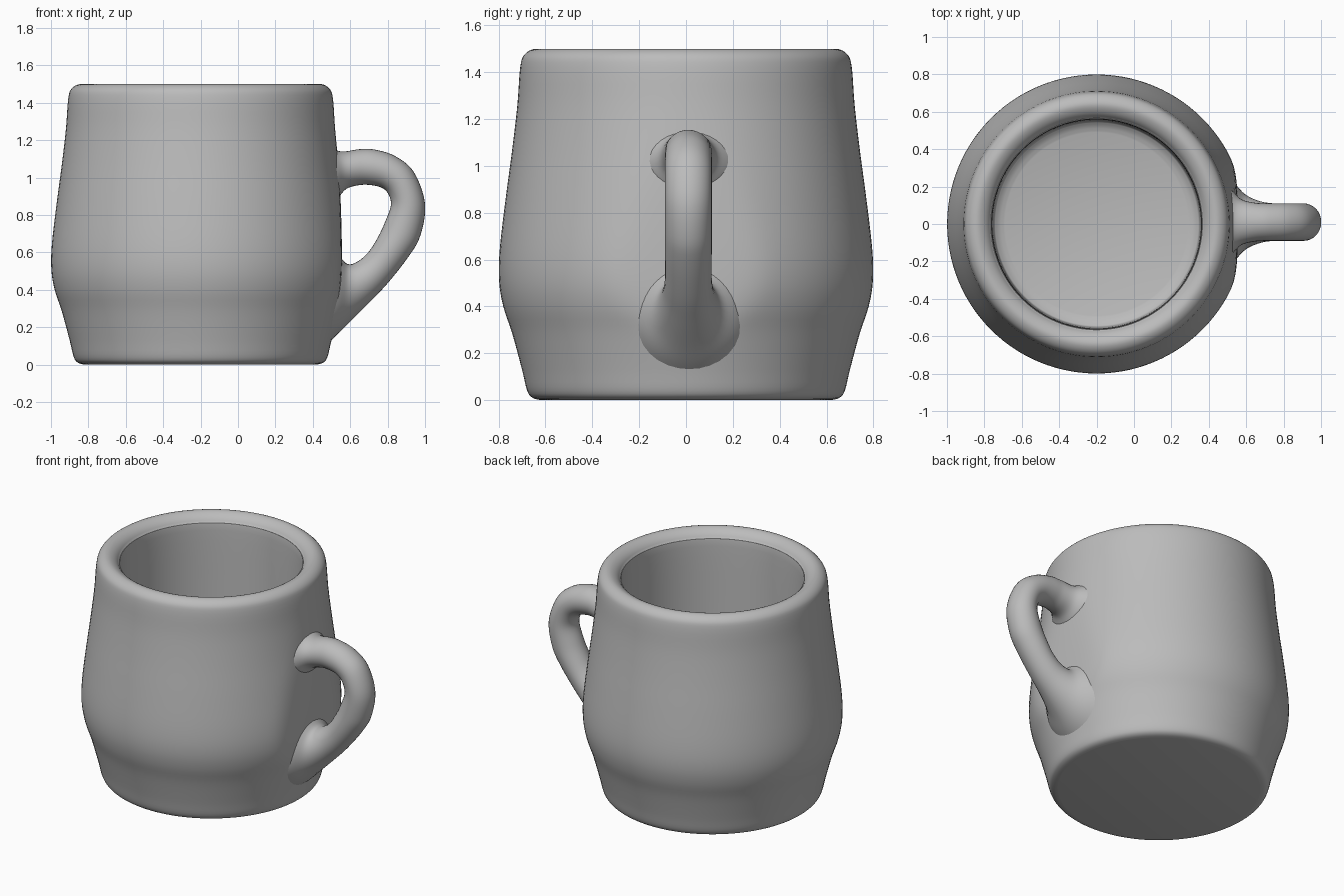
import bpy, bmesh, math
from mathutils import Vector

if "Cube" in bpy.data.objects:
    bpy.data.objects.remove(bpy.data.objects["Cube"])

CX = -0.2      # centre of the mug body
HY = 0.01      # middle plane of the handle

glaze = bpy.data.materials.new("grey_glaze")
glaze.diffuse_color = (0.5, 0.5, 0.5, 1)
glaze.use_nodes = True
glaze.node_tree.nodes["Principled BSDF"].inputs["Base Color"].default_value = glaze.diffuse_color


def smooth_path(points, steps):
    """Catmull-Rom interpolation through points of any dimension."""
    pts = [points[0]] + points + [points[-1]]
    out = []
    for a, b, c, d in zip(pts, pts[1:], pts[2:], pts[3:]):
        for s in range(steps):
            t = s / steps
            out.append([0.5 * (2 * q + (r - p) * t + (2 * p - 5 * q + 4 * r - w) * t * t
                               + (3 * q - p - 3 * r + w) * t ** 3)
                        for p, q, r, w in zip(a, b, c, d)])
    return out + [list(points[-1])]


def skin(name, rings, cap):
    """Join a list of closed rings of points into one smooth surface."""
    bm = bmesh.new()
    loops = [[bm.verts.new(p) for p in ring] for ring in rings]
    n = len(loops[0])
    for a, b in zip(loops, loops[1:]):
        for i in range(n):
            j = (i + 1) % n
            bm.faces.new((a[i], a[j], b[j], b[i]))
    if cap:
        bm.faces.new(loops[0][::-1])
        bm.faces.new(loops[-1])
    bmesh.ops.recalc_face_normals(bm, faces=bm.faces)
    me = bpy.data.meshes.new(name)
    bm.to_mesh(me)
    bm.free()
    me.materials.append(glaze)
    ob = bpy.data.objects.new(name, me)
    bpy.context.collection.objects.link(ob)
    bpy.ops.object.select_all(action='DESELECT')
    ob.select_set(True)
    bpy.context.view_layer.objects.active = ob
    bpy.ops.object.shade_smooth_by_angle(angle=math.radians(40))
    return ob


# Mug body: outside wall, rounded rim, inside wall and floor (radius, height)
profile = [(0.62, 0.0), (0.655, 0.01), (0.678, 0.04), (0.70, 0.13), (0.742, 0.285),
           (0.78, 0.40), (0.798, 0.51), (0.795, 0.645), (0.77, 0.86), (0.742, 1.07),
           (0.72, 1.26), (0.708, 1.42), (0.69, 1.475), (0.645, 1.5), (0.60, 1.485),
           (0.57, 1.45), (0.56, 1.40), (0.558, 1.0), (0.556, 0.5), (0.553, 0.22),
           (0.535, 0.17), (0.49, 0.15)]


def body_point(r, z, angle):
    x = CX + r * math.cos(angle)
    if x > 0.5:                       # slight flattening behind the handle
        x = 0.5 + 0.06 * math.tanh((x - 0.5) / 0.06)
    return Vector((x, r * math.sin(angle), max(z, 0)))


SEG = 112
skin("mug_body", [[body_point(r, z, 2 * math.pi * i / SEG) for i in range(SEG)]
                  for r, z in smooth_path(profile, 4)], True)

# Handle: outer edge x, z, inner edge x, z, half width; flares into the wall
sections = [(0.46, 1.20, 0.46, 0.82, 0.24), (0.52, 1.15, 0.53, 0.885, 0.17),
            (0.57, 1.14, 0.58, 0.94, 0.122), (0.65, 1.152, 0.65, 0.96, 0.103),
            (0.73, 1.15, 0.71, 0.96, 0.10), (0.84, 1.115, 0.77, 0.945, 0.10),
            (0.94, 1.03, 0.805, 0.91, 0.10), (1.0, 0.86, 0.817, 0.85, 0.10),
            (0.975, 0.69, 0.785, 0.76, 0.10), (0.91, 0.575, 0.75, 0.685, 0.10),
            (0.80, 0.435, 0.70, 0.605, 0.10), (0.70, 0.33, 0.645, 0.555, 0.112),
            (0.60, 0.23, 0.59, 0.537, 0.148), (0.52, 0.15, 0.54, 0.58, 0.215),
            (0.44, 0.08, 0.46, 0.66, 0.28)]


def handle_ring(xo, zo, xi, zi, half):
    mid = Vector(((xo + xi) / 2, HY, (zo + zi) / 2))
    across = Vector(((xo - xi) / 2, 0, (zo - zi) / 2))
    side = Vector((0, half, 0))
    return [mid + across * math.cos(a) + side * math.sin(a)
            for a in (2 * math.pi * i / 32 for i in range(32))]


skin("handle", [handle_ring(*s) for s in smooth_path(sections, 5)], False)
